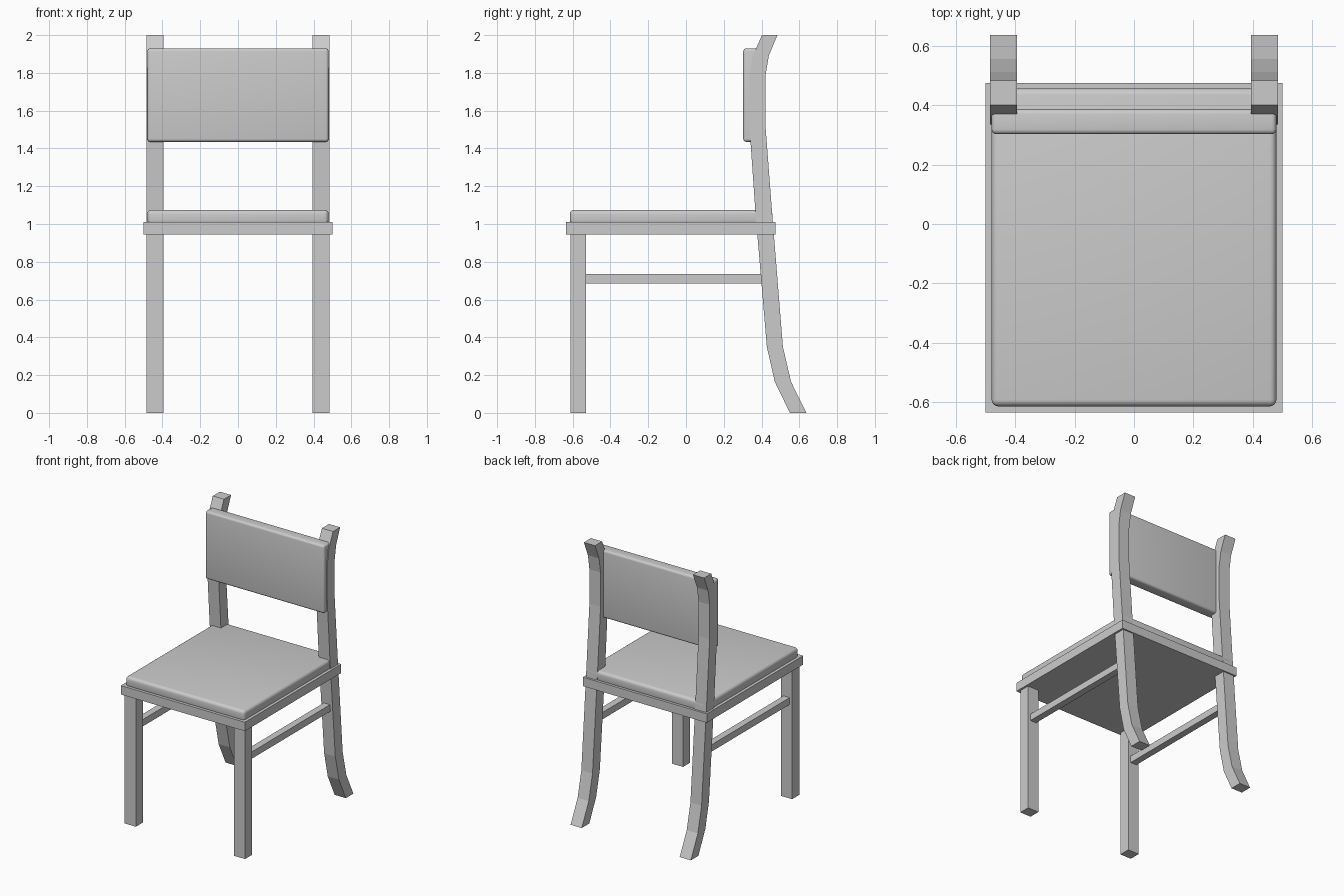
import bpy, bmesh

if "Cube" in bpy.data.objects:
    bpy.data.objects.remove(bpy.data.objects["Cube"])


def finish(name, bm):
    bmesh.ops.recalc_face_normals(bm, faces=bm.faces)
    mesh = bpy.data.meshes.new(name)
    bm.to_mesh(mesh)
    bm.free()
    ob = bpy.data.objects.new(name, mesh)
    bpy.context.collection.objects.link(ob)
    return ob


def box(name, lo, hi):
    bm = bmesh.new()
    bmesh.ops.create_cube(bm, size=1)
    for v in bm.verts:
        v.co = [(a + b) / 2 + c * (b - a) for a, b, c in zip(lo, hi, v.co)]
    return finish(name, bm)


def mirror_x(ob):
    m = ob.modifiers.new("mirror", 'MIRROR')
    m.use_axis[0] = True


def cushion(name, lo, hi, radius):
    ob = box(name, lo, hi)
    m = ob.modifiers.new("round", 'BEVEL')
    m.width = radius
    m.segments = 4
    bpy.ops.object.select_all(action='DESELECT')
    ob.select_set(True)
    bpy.context.view_layer.objects.active = ob
    bpy.ops.object.modifier_apply(modifier="round")
    bpy.ops.object.shade_smooth_by_angle()
    return ob


# Seat board and padding
box("seat_frame", (-0.5, -0.635, 0.945), (0.5, 0.475, 1.01))
cushion("seat_cushion", (-0.48, -0.615, 0.995), (0.48, 0.457, 1.075), 0.022)

# Padded backrest
cushion("backrest", (-0.48, 0.303, 1.435), (0.48, 0.387, 1.93), 0.016)

# Front legs and side stretchers
mirror_x(box("front_legs", (0.395, -0.612, 0), (0.485, -0.53, 0.95)))
mirror_x(box("side_stretchers", (0.415, -0.54, 0.685), (0.465, 0.425, 0.735)))

# Curved back posts: (front y, rear y, z) along the height
profile = [(0.55, 0.637, 0), (0.47, 0.556, 0.165), (0.428, 0.513, 0.35),
           (0.367, 0.455, 1.07), (0.335, 0.42, 1.53), (0.335, 0.42, 1.78),
           (0.354, 0.438, 1.89), (0.402, 0.484, 2.0)]
bm = bmesh.new()
rings = [[bm.verts.new(p) for p in ((0.395, f, z), (0.485, f, z), (0.485, r, z), (0.395, r, z))]
         for f, r, z in profile]
for a, b in zip(rings, rings[1:]):
    for i in range(4):
        j = (i + 1) % 4
        bm.faces.new((a[i], a[j], b[j], b[i]))
bm.faces.new(rings[0])
bm.faces.new(rings[-1])
mirror_x(finish("back_posts", bm))
